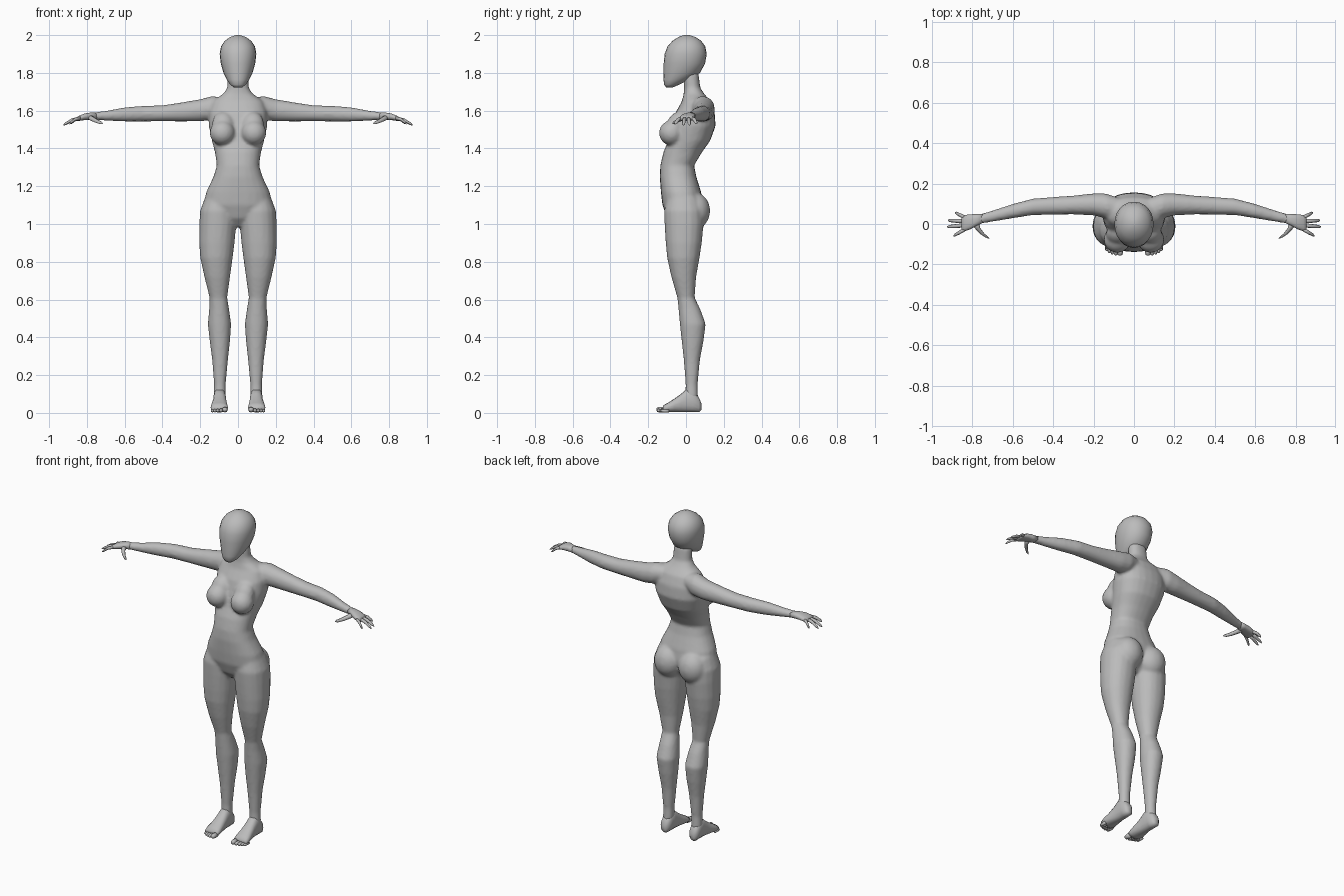
import bpy, bmesh, math
from mathutils import Matrix

grey = bpy.data.materials.new("neutral grey")
grey.diffuse_color = (0.5, 0.5, 0.5, 1)


def loft(bm, rows, axis, n=16, power=2.0, side=1):
    """Closed skin through rings (x, y, z, r1, r2) that lie square to an axis."""
    rings = []
    for x, y, z, r1, r2 in rows:
        ring = []
        for i in range(n):
            a = 2 * math.pi * i / n
            c, s = math.cos(a), math.sin(a)
            u = r1 * math.copysign(abs(c) ** (2 / power), c)
            v = r2 * math.copysign(abs(s) ** (2 / power), s)
            dx, dy, dz = {"x": (0, u, v), "y": (u, 0, v), "z": (u, v, 0)}[axis]
            ring.append(bm.verts.new((side * (x + dx), y + dy, z + dz)))
        rings.append(ring)
    for a, b in zip(rings, rings[1:]):
        for i in range(n):
            j = (i + 1) % n
            bm.faces.new((a[i], a[j], b[j], b[i]))
    bm.faces.new(rings[0])
    bm.faces.new(rings[-1])


def profile(bm, rows, n=20, power=2.0):
    """Upright central form from (z, half width, front y, back y)."""
    loft(bm, [(0, (f + b) / 2, z, w, (b - f) / 2) for z, w, f, b in rows], "z", n, power)


def ball(bm, centre, radii, tilt=0):
    m = (Matrix.Translation(centre) @ Matrix.Rotation(tilt, 4, "X")
         @ Matrix.Diagonal((*radii, 1)))
    bmesh.ops.create_uvsphere(bm, u_segments=20, v_segments=12, radius=1, matrix=m)


def finish(name, bm, mirror=False):
    bmesh.ops.recalc_face_normals(bm, faces=bm.faces)
    me = bpy.data.meshes.new(name)
    bm.to_mesh(me)
    bm.free()
    me.materials.append(grey)
    for p in me.polygons:
        p.use_smooth = True
    ob = bpy.data.objects.new(name, me)
    bpy.context.collection.objects.link(ob)
    if mirror:
        ob.modifiers.new("mirror", "MIRROR")
    return ob


# Body: torso, neck, limbs and rounded masses fused into one skin
bm = bmesh.new()
profile(bm, [
    (0.985, 0.04, -0.06, 0.03), (1.03, 0.12, -0.10, 0.07),
    (1.10, 0.183, -0.125, 0.09), (1.17, 0.168, -0.133, 0.08),
    (1.25, 0.130, -0.139, 0.055), (1.31, 0.112, -0.136, 0.043),
    (1.38, 0.122, -0.120, 0.085), (1.44, 0.138, -0.095, 0.128),
    (1.52, 0.155, -0.075, 0.157), (1.59, 0.155, -0.055, 0.152),
    (1.65, 0.135, -0.022, 0.130), (1.69, 0.078, -0.012, 0.096),
    (1.72, 0.057, -0.010, 0.076), (1.80, 0.054, -0.012, 0.066)], 24, 2.3)

LEG = [
    (0.105, -0.015, 1.14, 0.070, 0.085), (0.105, -0.012, 1.07, 0.096, 0.105),
    (0.107, -0.010, 1.00, 0.098, 0.104), (0.112, -0.012, 0.90, 0.094, 0.096),
    (0.114, -0.014, 0.82, 0.086, 0.086), (0.110, -0.012, 0.72, 0.068, 0.066),
    (0.104, 0.000, 0.61, 0.047, 0.046), (0.100, 0.018, 0.55, 0.053, 0.058),
    (0.098, 0.036, 0.47, 0.062, 0.069), (0.096, 0.035, 0.38, 0.054, 0.058),
    (0.095, 0.031, 0.28, 0.042, 0.043), (0.096, 0.030, 0.15, 0.031, 0.032),
    (0.097, 0.030, 0.08, 0.032, 0.034)]
ARM = [
    (0.06, 0.070, 1.625, 0.055, 0.045), (0.14, 0.090, 1.613, 0.062, 0.064),
    (0.20, 0.097, 1.602, 0.055, 0.059), (0.30, 0.094, 1.593, 0.047, 0.051),
    (0.40, 0.090, 1.586, 0.044, 0.043), (0.50, 0.085, 1.584, 0.041, 0.042),
    (0.60, 0.064, 1.580, 0.036, 0.038), (0.70, 0.039, 1.573, 0.028, 0.026),
    (0.785, 0.020, 1.570, 0.023, 0.018)]
for s in (-1, 1):
    loft(bm, LEG, "z", 18, 2.15, s)
    loft(bm, ARM, "x", 14, 2.1, s)
    ball(bm, (s * 0.083, -0.077, 1.482), (0.067, 0.066, 0.066))     # bust
    ball(bm, (s * 0.078, -0.050, 1.525), (0.060, 0.052, 0.075), -0.45)
    ball(bm, (s * 0.083, 0.050, 1.07), (0.086, 0.078, 0.095))       # seat
body = finish("body", bm)
rm = body.modifiers.new("fuse", "REMESH")
rm.mode, rm.voxel_size, rm.use_smooth_shade = "VOXEL", 0.009, True
sm = body.modifiers.new("soften", "SMOOTH")
sm.factor, sm.iterations = 0.5, 6

# Head: featureless, with a long flat face and a narrow chin
bm = bmesh.new()
profile(bm, [
    (1.723, 0.022, -0.105, -0.070), (1.738, 0.042, -0.116, -0.035),
    (1.765, 0.060, -0.119, 0.020), (1.80, 0.077, -0.118, 0.074),
    (1.85, 0.091, -0.118, 0.101), (1.90, 0.097, -0.113, 0.110),
    (1.94, 0.090, -0.098, 0.102), (1.97, 0.070, -0.071, 0.080),
    (1.99, 0.041, -0.040, 0.050), (2.00, 0.012, -0.010, 0.018)], 24, 2.1)
finish("head", bm)

# Hands: flat palm, four spread fingers and a thumb
bm = bmesh.new()
loft(bm, [
    (0.745, 0.029, 1.571, 0.022, 0.018), (0.78, 0.020, 1.571, 0.029, 0.019),
    (0.81, 0.011, 1.568, 0.037, 0.018), (0.84, 0.004, 1.560, 0.040, 0.014),
    (0.855, 0.002, 1.555, 0.036, 0.010)], "x", 14, 2.5)
for y0, x1, y1 in ((0.031, 0.885, 0.056), (0.013, 0.922, 0.018),
                   (-0.006, 0.925, -0.014), (-0.025, 0.893, -0.058)):
    tip = 1.523 + (0.925 - x1) * 0.2
    path = ((0, 0.0105), (0.5, 0.010), (0.88, 0.008), (1, 0.003))
    loft(bm, [(0.835 + (x1 - 0.835) * t, y0 + (y1 - y0) * t,
               1.561 + (tip - 1.561) * t + 0.008 * math.sin(math.pi * t), r, r * 0.9)
              for t, r in path], "x", 8)
loft(bm, [
    (0.785, 0.008, 1.566, 0.018, 0.014), (0.775, -0.020, 1.558, 0.014, 0.012),
    (0.752, -0.048, 1.546, 0.012, 0.010), (0.728, -0.066, 1.536, 0.009, 0.008),
    (0.718, -0.072, 1.533, 0.003, 0.003)], "y", 8)
finish("hands", bm, True)

# Feet: heel, instep and ball, with five toes
bm = bmesh.new()
loft(bm, [
    (0.098, 0.081, 0.034, 0.014, 0.018), (0.098, 0.068, 0.043, 0.028, 0.039),
    (0.097, 0.035, 0.064, 0.033, 0.060), (0.097, 0.005, 0.066, 0.034, 0.062),
    (0.097, -0.025, 0.053, 0.036, 0.049), (0.098, -0.060, 0.040, 0.041, 0.036),
    (0.099, -0.095, 0.029, 0.046, 0.025), (0.099, -0.122, 0.021, 0.043, 0.018)],
    "y", 16, 2.4)
for x, tip, r in ((0.069, -0.157, 0.015), (0.090, -0.155, 0.011), (0.107, -0.150, 0.010),
                  (0.122, -0.143, 0.0095), (0.135, -0.134, 0.009)):
    loft(bm, [(x, tip + d, r + 0.002, r * k, r * k)
              for d, k in ((0.045, 1), (0.018, 1), (0.005, 0.8), (0, 0.3))], "y", 8)
finish("feet", bm, True)
